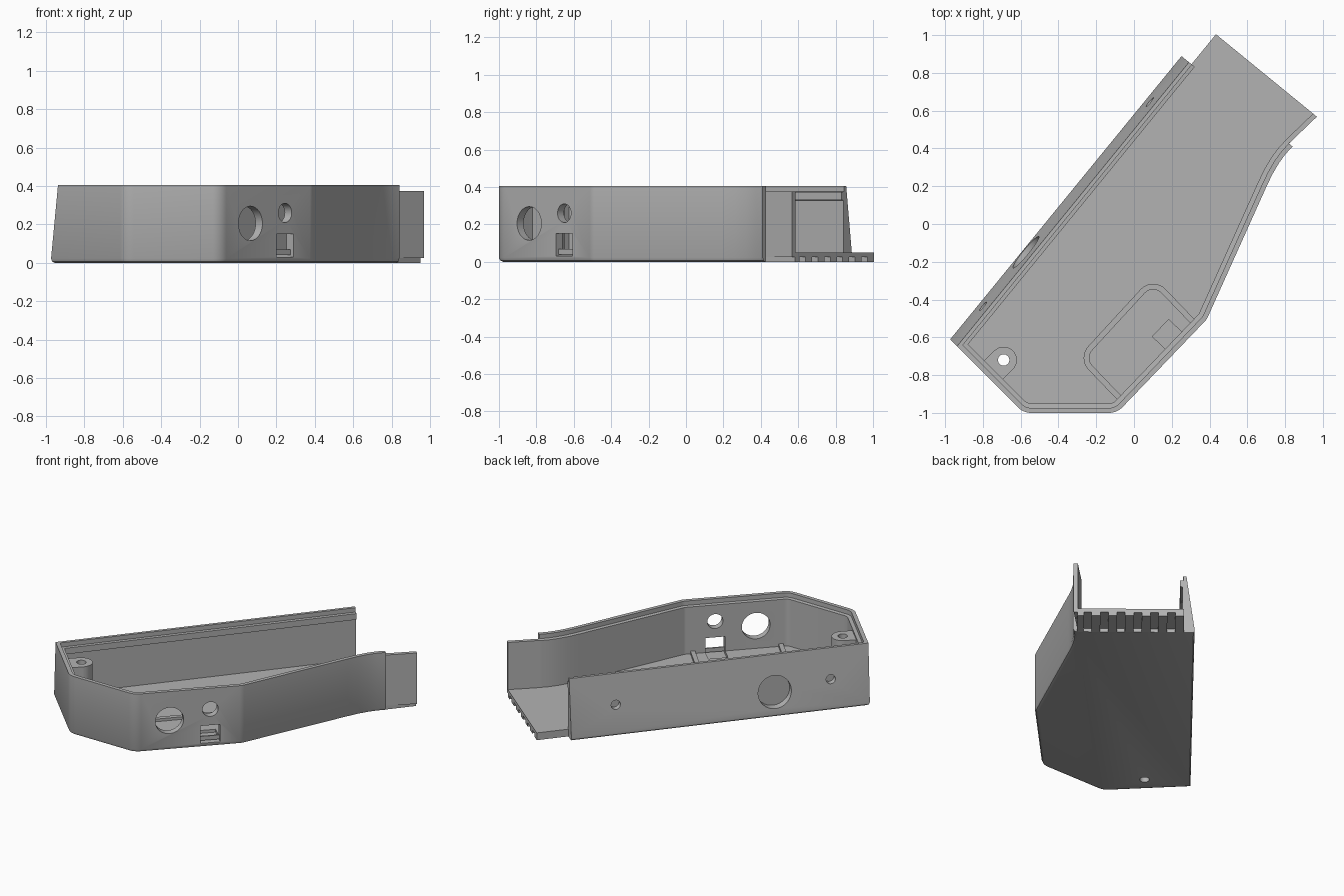
import bpy, bmesh, math
from mathutils import Vector, Matrix

if "Cube" in bpy.data.objects:
    bpy.data.objects.remove(bpy.data.objects["Cube"])

grey = bpy.data.materials.new("plain grey")
grey.diffuse_color = (0.45, 0.45, 0.45, 1)
grey.use_nodes = True
grey.node_tree.nodes["Principled BSDF"].inputs["Base Color"].default_value = grey.diffuse_color


def add_object(name, bm):
    bmesh.ops.recalc_face_normals(bm, faces=bm.faces)
    me = bpy.data.meshes.new(name)
    bm.to_mesh(me)
    bm.free()
    ob = bpy.data.objects.new(name, me)
    bpy.context.collection.objects.link(ob)
    me.materials.append(grey)
    return ob


def fillet(a, b, c, r, n=8):
    """Arc points that round corner b between a and c."""
    a, b, c = Vector(a), Vector(b), Vector(c)
    u, v = (a - b).normalized(), (c - b).normalized()
    half = u.angle(v) / 2
    p, q = b + u * r / math.tan(half), b + v * r / math.tan(half)
    o = b + (u + v).normalized() * r / math.sin(half)
    return [o + (p - o).normalized().slerp((q - o).normalized(), i / n) * r for i in range(n + 1)]


def inset(pts, dists):
    """Move every edge of a counter-clockwise outline inward by its own distance."""
    n = len(pts)
    norms = []
    for i in range(n):
        d = (pts[(i + 1) % n] - pts[i]).normalized()
        norms.append(Vector((-d.y, d.x)))
    out = []
    for i in range(n):
        m, k, d, e = norms[i - 1], norms[i], dists[i - 1], dists[i]
        det = m.x * k.y - m.y * k.x
        if abs(det) < 1e-5:
            out.append(pts[i] + k * e)
        else:
            out.append(pts[i] + Vector(((d * k.y - e * m.y) / det, (m.x * e - k.x * d) / det)))
    return out


def loft(name, rings, closed=False):
    """Skin a stack of (outline, z) rings; capped, or closed back on itself."""
    bm = bmesh.new()
    loops = [[bm.verts.new((p[0], p[1], z)) for p in pts] for pts, z in rings]
    pairs = list(zip(loops, loops[1:]))
    if closed:
        pairs.append((loops[-1], loops[0]))
    for lo, hi in pairs:
        for i in range(len(lo)):
            j = (i + 1) % len(lo)
            bm.faces.new((lo[i], lo[j], hi[j], hi[i]))
    if not closed:
        bm.faces.new(loops[0][::-1])
        bm.faces.new(loops[-1])
    return add_object(name, bm)


def cylinder(name, center, axis, r, length):
    bm = bmesh.new()
    rot = Vector(axis).to_track_quat('Z', 'Y').to_matrix().to_4x4()
    bmesh.ops.create_cone(bm, cap_ends=True, segments=32, radius1=r, radius2=r, depth=length,
                          matrix=Matrix.Translation(center) @ rot)
    return add_object(name, bm)


def box(name, center, size, angle):
    bm = bmesh.new()
    bmesh.ops.create_cube(bm, size=1, matrix=Matrix.Translation(center) @ Matrix.Rotation(angle, 4, 'Z')
                          @ Matrix.Diagonal((*size, 1)))
    return add_object(name, bm)


def boolean(ob, other, op='DIFFERENCE', keep=False):
    bpy.context.view_layer.objects.active = ob
    mod = ob.modifiers.new("cut", 'BOOLEAN')
    mod.operation, mod.solver, mod.object = op, 'EXACT', other
    bpy.ops.object.modifier_apply(modifier=mod.name)
    if not keep:
        bpy.data.objects.remove(other)


# Plan outline, counter-clockwise; the last two edges are the open end and the long wall
A, B, C, D = (-0.975, -0.61), (-0.585, -1.0), (-0.09, -1.0), (0.385, -0.505)
E, F, G = (0.70, 0.195), (0.84, 0.41), (0.25, 0.89)
outline = [Vector(A)] + fillet(A, B, C, 0.1) + fillet(B, C, D, 0.1) + fillet(C, D, E, 0.09)
outline += [Vector(p) for p in (E, (0.732, 0.262), (0.767, 0.322), (0.803, 0.371), F, G)]
n_side = len(outline) - 2


def ring(side, end, long_wall, z):
    return inset(outline, [side] * n_side + [end, long_wall]), z


# Tray shell: outer block with leaning long wall, minus a stepped cavity
tray = loft("tray_shell", [ring(0.022, 0, 0.01, 0), ring(0.007, 0, 0.003, 0.007),
                           ring(0, 0, 0.002, 0.022), ring(0, 0, 0.053, 0.405)])
cavity = loft("cavity", [ring(0.05, -0.3, 0.077, 0.05), ring(0.05, -0.3, 0.077, 0.328),
                         ring(0.05, -0.3, 0.092, 0.331), ring(0.05, -0.3, 0.092, 0.373),
                         ring(0.026, -0.3, 0.073, 0.375), ring(0.026, -0.3, 0.073, 0.5)])
boolean(tray, cavity)

# Screw boss joined to the short corner wall
bx, by = -0.69, -0.72
boss = cylinder("screw_boss", (bx, by, 0.2), (0, 0, 1), 0.07, 0.32)
web = box("web", (bx - 0.035, by - 0.035, 0.2), (0.1, 0.14, 0.32), math.radians(45))
boolean(boss, web, 'UNION')
boolean(tray, boss, 'UNION')
boolean(tray, cylinder("screw_hole", (bx, by, 0.2), (0, 0, 1), 0.03, 0.8))

# Connector openings in the diagonal wall
out_dir = Vector((0.721, -0.692, 0))
for x, z, r in ((0.065, 0.205, 0.09), (0.245, 0.26, 0.05)):
    y = -0.505 + (x - 0.385) * 1.042
    boolean(tray, cylinder("round_port", (x, y, z), out_dir, r, 0.2))
slot_at = Vector((0.245, -0.651, 0.09)) - out_dir * 0.045
boolean(tray, box("slot_port", slot_at, (0.2, 0.125, 0.12), math.atan2(out_dir.y, out_dir.x)))

# Blind round recesses in the long wall
along = (Vector(G) - Vector(A)).normalized()
across = Vector((along.y, -along.x))


def plan(u, v):
    """Plan point u across from the long wall and v beyond the open end."""
    return Vector(G) + across * u + along * v


for v, z, r in ((-0.295, 0.2, 0.03), (-1.325, 0.16, 0.108), (-1.69, 0.2, 0.03)):
    p = plan(-0.04 + 0.06, v)
    boolean(tray, cylinder("recess", (p.x, p.y, z), (across.x, across.y, 0), r, 0.08))

# Low rim around the pocket on the floor
P, Q, R, S = (-0.07, -0.95), (0.34, -0.525), (0.10, -0.275), (-0.30, -0.71)
pocket = [Vector(P), Vector(Q)] + fillet(Q, R, S, 0.09) + fillet(R, S, P, 0.09)
inner = inset(pocket, [0.01] + [0.03] * (len(pocket) - 1))
loft("pocket_rim", [(pocket, 0.04), (pocket, 0.068), (inner, 0.068), (inner, 0.04)], closed=True)

# Tongue beyond the open end: floor, ribs underneath and thin side wall
floor = [plan(0.07, 0), plan(0.735, 0), plan(0.76, 0.205), plan(0.07, 0.205)]
loft("tongue_floor", [(floor, 0.025), (floor, 0.05)])
for i in range(7):
    u = 0.07 + i * 0.1045
    w = 0.055 if i < 6 else 0.04
    rib = [plan(u, 0), plan(u + w, 0), plan(u + w, 0.205), plan(u, 0.205)]
    loft("tongue_rib", [(rib, 0), (rib, 0.025)])
wall = [plan(0.709, 0), plan(0.735, 0), plan(0.76, 0.205), plan(0.734, 0.205)]
loft("tongue_wall", [(wall, 0.025), (wall, 0.375)])

# Smooth rounded corners, keep hard edges
bpy.ops.object.select_all(action='DESELECT')
for ob in bpy.context.scene.objects:
    ob.select_set(True)
bpy.context.view_layer.objects.active = tray
bpy.ops.object.shade_smooth_by_angle(angle=math.radians(30))
